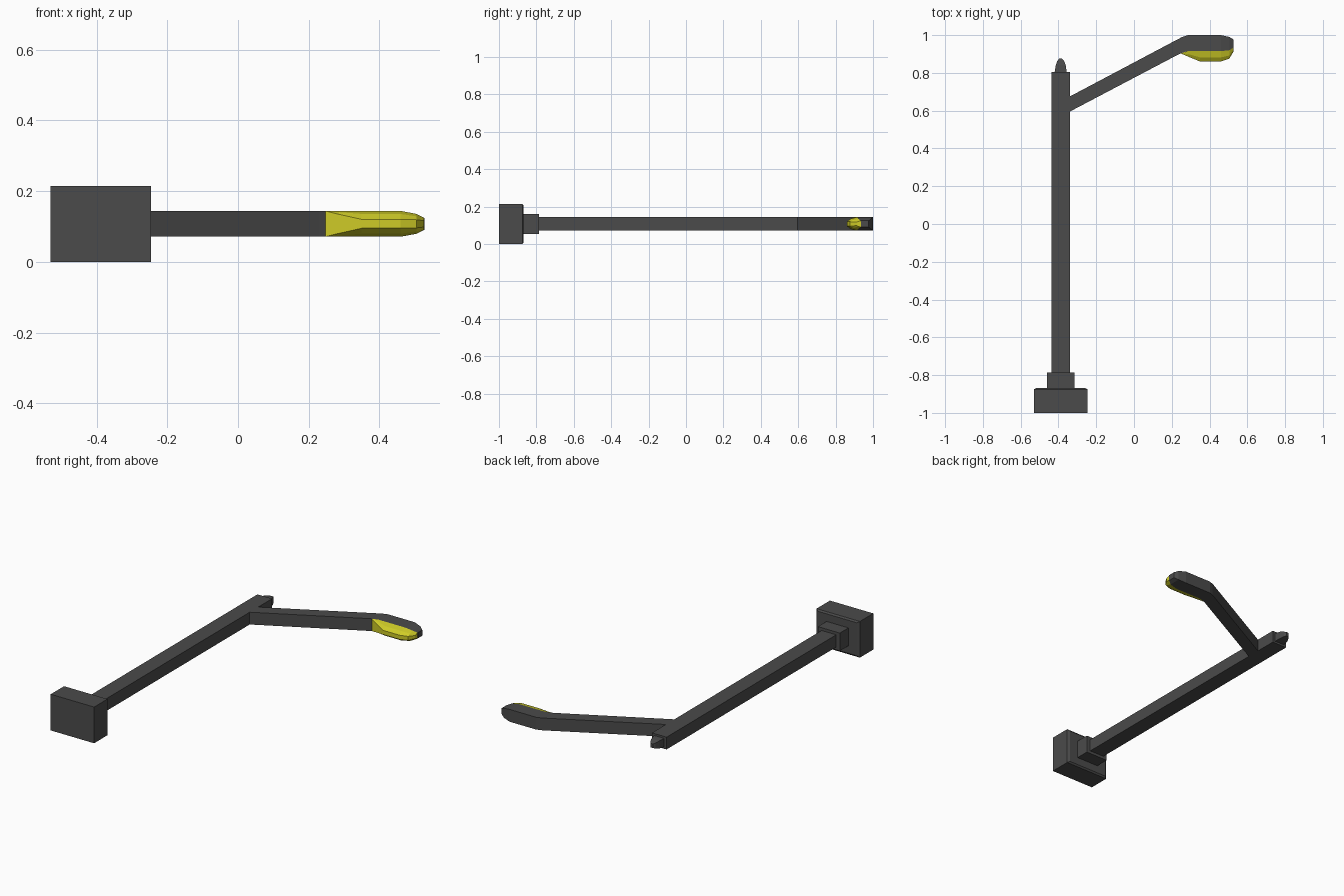
import bpy, bmesh

if "Cube" in bpy.data.objects:
    bpy.data.objects.remove(bpy.data.objects["Cube"])

CX, CZ = -0.388, 0.1075   # pole axis
HW = 0.0365               # half depth shared by pole and arm


def material(name, color):
    m = bpy.data.materials.new(name)
    m.diffuse_color = color
    m.use_nodes = True
    m.node_tree.nodes["Principled BSDF"].inputs["Base Color"].default_value = m.diffuse_color
    return m


DARK = material("dark_metal", (0.07, 0.07, 0.07, 1))
YELLOW = material("yellow_glass", (0.62, 0.6, 0.02, 1))


def loft(name, rings, mat):
    """Bridge equal-length rings of points and cap both ends."""
    bm = bmesh.new()
    vs = [[bm.verts.new(p) for p in r] for r in rings]
    n = len(rings[0])
    for a, b in zip(vs, vs[1:]):
        for i in range(n):
            j = (i + 1) % n
            bm.faces.new((a[i], a[j], b[j], b[i]))
    bm.faces.new(vs[0])
    bm.faces.new(vs[-1])
    bmesh.ops.remove_doubles(bm, verts=bm.verts, dist=1e-5)
    bmesh.ops.recalc_face_normals(bm, faces=bm.faces)
    me = bpy.data.meshes.new(name)
    bm.to_mesh(me)
    bm.free()
    me.materials.append(mat)
    ob = bpy.data.objects.new(name, me)
    bpy.context.collection.objects.link(ob)
    return ob


def along_pole(name, sections):
    """Rectangular sections (y, half x, half z) on the pole axis."""
    return loft(name, [[(CX + sx * hx, y, CZ + sz * hz)
                        for sx, sz in ((-1, -1), (1, -1), (1, 1), (-1, 1))]
                       for y, hx, hz in sections], DARK)


# Base block with a small chamfered top, collar, pole and pointed cap
along_pole("base", [(-1.0, 0.1425, 0.1075), (-0.875, 0.1425, 0.1075),
                    (-0.868, 0.128, 0.098)])
along_pole("collar", [(-0.868, 0.072, 0.053), (-0.787, 0.072, 0.053)])
along_pole("pole", [(-0.787, 0.048, HW), (0.805, 0.048, HW)])
along_pole("pole_cap", [(0.805, 0.032, 0.025), (0.842, 0.026, 0.022),
                        (0.865, 0.017, 0.016), (0.875, 0.008, 0.012)])

# Arm bending into the lamp head: (x, low y, high y, half depth)
arm = [(-0.34, 0.595, 0.675, HW), (0.23, 0.895, 0.977, HW),
       (0.255, 0.907, 0.99, HW), (0.285, 0.915, 1.0, HW),
       (0.46, 0.915, 1.0, HW), (0.505, 0.92, 0.99, 0.028),
       (0.527, 0.935, 0.977, 0.017)]
loft("arm_and_lamp_head",
     [[(x, lo, CZ - w), (x, hi, CZ - w), (x, hi, CZ + w), (x, lo, CZ + w)]
      for x, lo, hi, w in arm], DARK)

# Faceted glass under the head: (x, [(y, half depth) from rim to belly])
glass = [(0.247, [(0.904, HW), (0.9035, HW), (0.903, HW)]),
         (0.285, [(0.915, HW), (0.9, 0.033), (0.887, 0.027)]),
         (0.35, [(0.915, HW), (0.882, 0.028), (0.86, 0.0125)]),
         (0.46, [(0.915, HW), (0.882, 0.028), (0.86, 0.0125)]),
         (0.505, [(0.92, 0.028), (0.892, 0.021), (0.876, 0.0115)]),
         (0.526, [(0.935, 0.017), (0.924, 0.014), (0.912, 0.009)])]
loft("lamp_glass",
     [[(x, y, CZ - w) for y, w in pts] +
      [(x, y, CZ + w) for y, w in reversed(pts)] for x, pts in glass], YELLOW)
